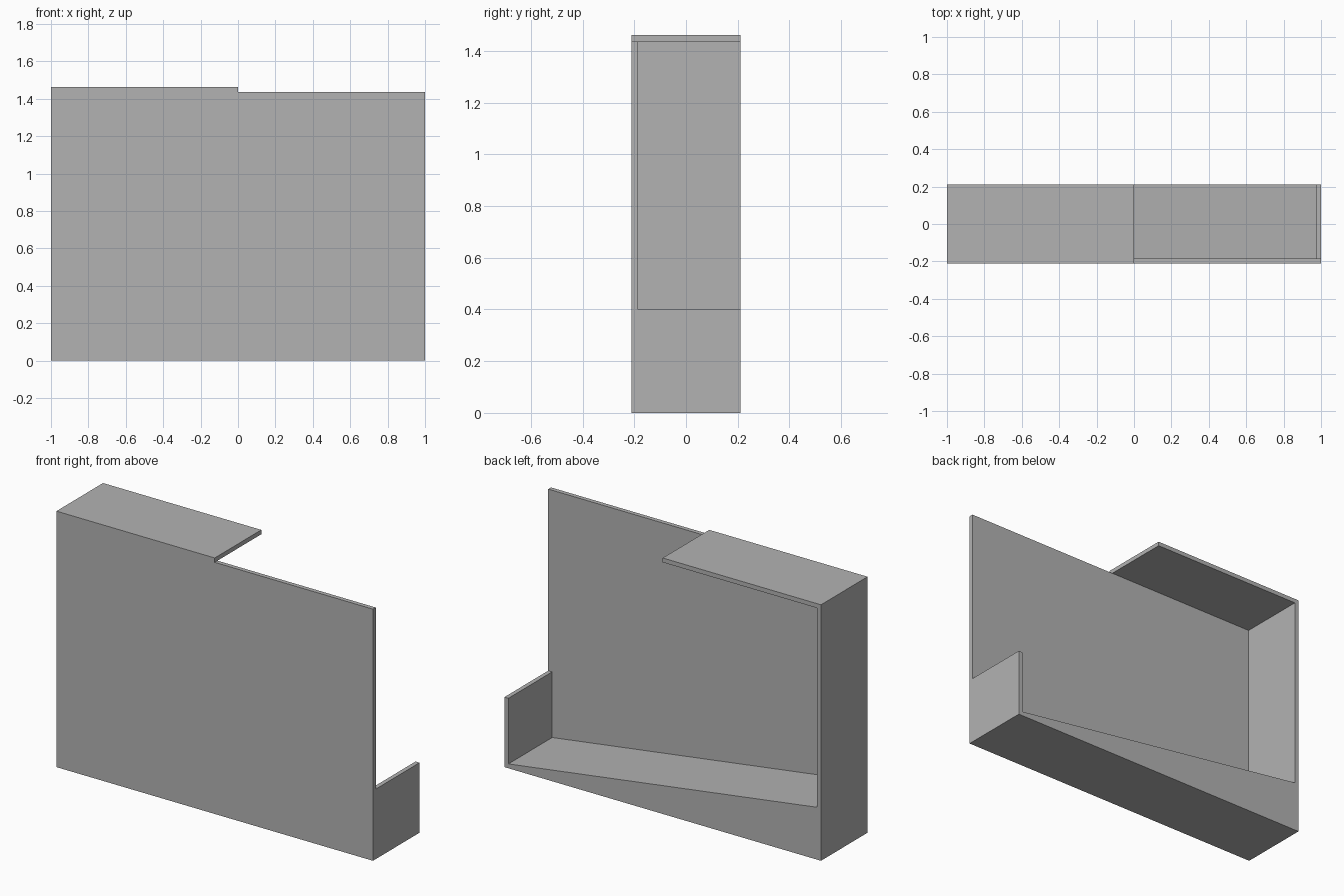
import bpy
import bmesh
import math

cube = bpy.data.objects.get("Cube")
if cube:
    bpy.data.objects.remove(cube, do_unlink=True)

W, D, H = 1.0, 0.21, 1.462      # half width, half depth, height
T = 0.025                       # sheet thickness
LIP, RAMP = 0.4, 0.299          # lip height, high end of the ramp

grey = bpy.data.materials.new("plain grey")
grey.use_nodes = True
colour = (0.45, 0.45, 0.45, 1)
grey.diffuse_color = colour
grey.node_tree.nodes["Principled BSDF"].inputs["Base Color"].default_value = colour


def extrude_profile(name, points, y0, y1):
    """Extrude an x-z outline along y into a closed solid."""
    bm = bmesh.new()
    face = bm.faces.new([bm.verts.new((x, y0, z)) for x, z in points])
    ext = bmesh.ops.extrude_face_region(bm, geom=[face], use_keep_orig=True)
    verts = [g for g in ext["geom"] if isinstance(g, bmesh.types.BMVert)]
    bmesh.ops.translate(bm, verts=verts, vec=(0, y1 - y0, 0))
    bmesh.ops.recalc_face_normals(bm, faces=bm.faces)
    mesh = bpy.data.meshes.new(name)
    bm.to_mesh(mesh)
    bm.free()
    mesh.materials.append(grey)
    obj = bpy.data.objects.new(name, mesh)
    bpy.context.collection.objects.link(obj)
    return obj


# Side wall, half roof, sloping floor and short lip as one bent outline
body = extrude_profile("open_tray", [
    (-W, 0), (W, 0), (W, LIP), (W - T, LIP), (W - T, T),
    (-W + T, RAMP), (-W + T, H - T), (0, H - T), (0, H), (-W, H)], -D, D)

# Front panel closing the tray
panel = extrude_profile("front_panel", [
    (-W, 0), (W, 0), (W, H - T), (-W, H - T)], -D, -D + T)

# Weld the panel to the tray
union = body.modifiers.new("weld panel", "BOOLEAN")
union.operation = "UNION"
union.solver = "EXACT"
union.object = panel
bpy.context.view_layer.objects.active = body
body.select_set(True)
bpy.ops.object.modifier_apply(modifier=union.name)
bpy.data.objects.remove(panel, do_unlink=True)

# Merge flat areas so no seams remain
bm = bmesh.new()
bm.from_mesh(body.data)
bmesh.ops.remove_doubles(bm, verts=bm.verts, dist=0.0001)
bmesh.ops.dissolve_limit(bm, angle_limit=math.radians(1),
                         verts=bm.verts, edges=bm.edges)
bm.to_mesh(body.data)
bm.free()
